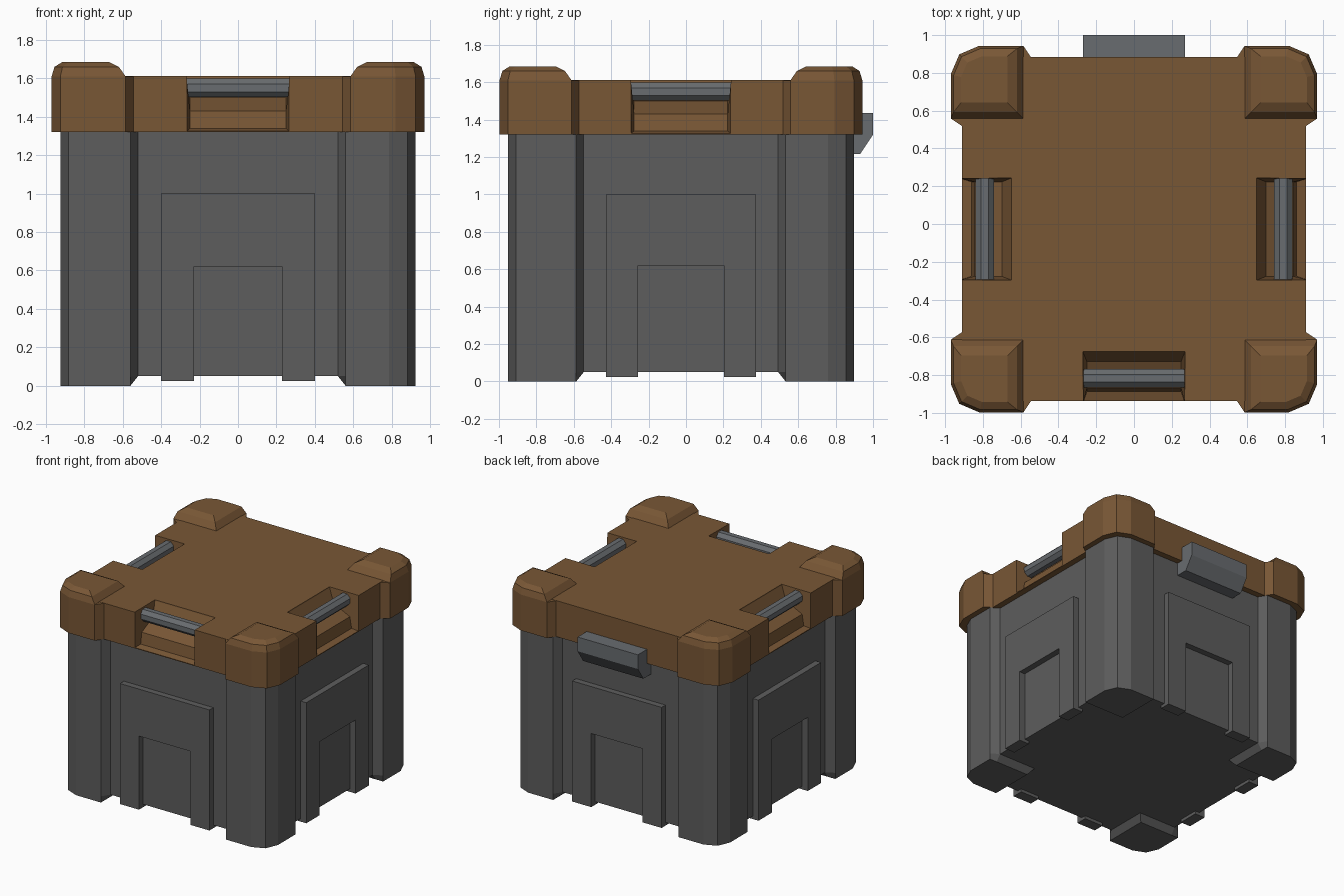
import bpy, bmesh
from math import pi, cos, sin
from mathutils import Matrix

if "Cube" in bpy.data.objects:
    bpy.data.objects.remove(bpy.data.objects["Cube"])

CY = -0.027  # crate centre in y (the rear latch takes up the rest)


def material(name, rgb):
    m = bpy.data.materials.new(name)
    m.diffuse_color = (*rgb, 1)
    m.use_nodes = True
    m.node_tree.nodes["Principled BSDF"].inputs["Base Color"].default_value = m.diffuse_color
    return m


BROWN = material("brown_lid", (0.19, 0.095, 0.036))
DARK = material("dark_grey_body", (0.11, 0.11, 0.11))
STEEL = material("steel_grey", (0.14, 0.15, 0.16))


def loft(name, rings, mat, turn=0):
    """Skin equal-length rings, cap both ends, turn by quarter turns about z."""
    bm = bmesh.new()
    rows = [[bm.verts.new(p) for p in ring] for ring in rings]
    n = len(rows[0])
    for a, b in zip(rows, rows[1:]):
        for i in range(n):
            j = (i + 1) % n
            bm.faces.new((a[i], a[j], b[j], b[i]))
    bm.faces.new(rows[0][::-1])
    bm.faces.new(rows[-1])
    bmesh.ops.remove_doubles(bm, verts=bm.verts, dist=1e-5)
    bmesh.ops.recalc_face_normals(bm, faces=bm.faces)
    bm.transform(Matrix.Translation((0, CY, 0)) @ Matrix.Rotation(turn * pi / 2, 4, 'Z'))
    me = bpy.data.meshes.new(name)
    bm.to_mesh(me)
    bm.free()
    me.materials.append(mat)
    ob = bpy.data.objects.new(name, me)
    bpy.context.collection.objects.link(ob)
    return ob


def box(name, h, z0, z1, mat):
    sq = [(-h, -h), (h, -h), (h, h), (-h, h)]
    return loft(name, [[(x, y, z) for x, y in sq] for z in (z0, z1)], mat)


def corner(z, i, j, f, o, r):
    """Corner footprint: inner edge i, flare from (i, f) to (j, o), rounding r."""
    k = o - 0.3 * r
    pts = [(i, i), (i, f), (j, o), (o - r, o), (k, k), (o, o - r), (o, j), (f, i)]
    return [(x, y, z) for x, y in pts]


def across(profile, x0, x1):
    """Two rings of a (y, z) profile, spanning x0 to x1."""
    return [[(x, y, z) for y, z in profile] for x in (x0, x1)]


# Main walls and lid plate
box("body_walls", 0.86, 0.05, 1.33, DARK)
lid = box("lid_plate", 0.91, 1.32, 1.612, BROWN)

# U-shaped raised wall panel, (x, z)
panel = [(-.40, .025), (-.23, .025), (-.23, .62), (.23, .62),
         (.23, .025), (.40, .025), (.40, 1.0), (-.40, 1.0)]

for q in range(4):
    # Corner pillar with tapered foot
    loft("corner_pillar", [corner(0, .56, .56, .86, .925, .14),
                           corner(.05, .52, .56, .86, .925, .14),
                           corner(1.33, .52, .56, .86, .925, .14)], DARK, q)
    # Lid corner cap with flared sides and bevelled top
    loft("lid_corner_cap", [corner(1.32, .545, .585, .91, .97, .15),
                            corner(1.61, .545, .585, .91, .97, .15),
                            corner(1.61, .585, .585, .91, .97, .15),
                            corner(1.66, .62, .62, .90, .955, .14),
                            corner(1.685, .67, .67, .88, .915, .11)], BROWN, q)
    loft("wall_panel", [[(x, y, z) for x, z in panel] for y in (-.91, -.82)], DARK, q)

# Handle recess section: (depth, z, half width)
recess = [(.645, 1.63, .27), (.65, 1.605, .27), (.70, 1.50, .25), (.845, 1.43, .25),
          (.86, 1.34, .25), (.925, 1.322, .27), (.925, 1.63, .27)]
bar = [(-.79 + .052 * cos(a), 1.55 + .052 * sin(a))
       for a in [(k + .5) * pi / 4 for k in range(8)]]

# Recessed handles on the front, right and left
for q in (0, 1, 3):
    cutter = loft("handle_recess_cutter",
                  [[(s * w, -d, z) for d, z, w in recess] for s in (-1, 1)], BROWN, q)
    cutter.hide_render = True
    cutter.hide_viewport = True
    mod = lid.modifiers.new("recess", 'BOOLEAN')
    mod.operation = 'DIFFERENCE'
    mod.solver = 'EXACT'
    mod.object = cutter
    loft("handle_bar", across(bar, -.27, .27), STEEL, q)

# Rear hinge block
hinge = [(.86, 1.435), (1.027, 1.435), (1.027, 1.32), (.957, 1.215), (.86, 1.215)]
loft("rear_hinge", across(hinge, -.27, .27), STEEL)
